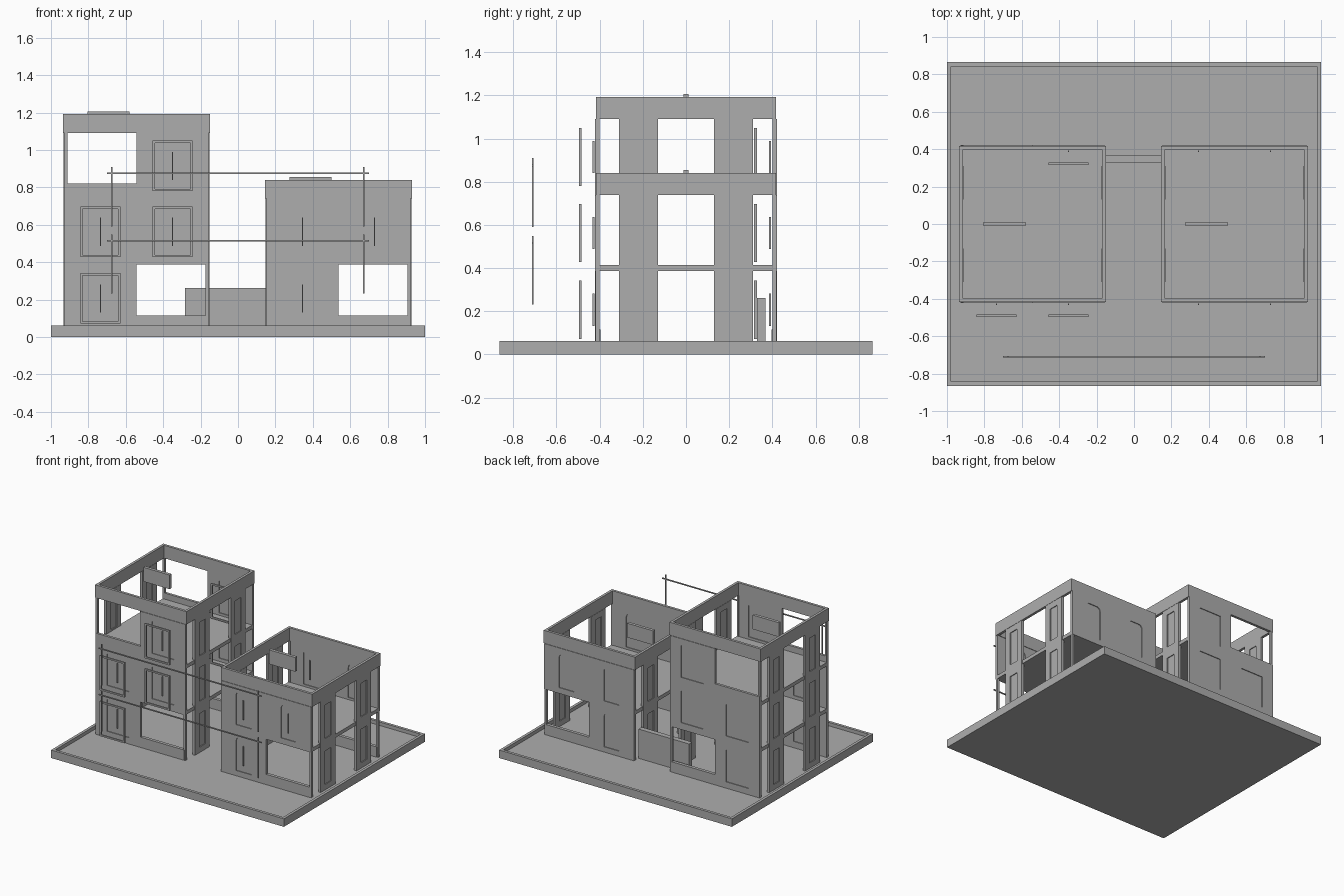
import bpy, bmesh
from mathutils import Vector

if "Cube" in bpy.data.objects:
    bpy.data.objects.remove(bpy.data.objects["Cube"], do_unlink=True)

grey = bpy.data.materials.new("plain_grey")
grey.use_nodes = True
grey.diffuse_color = (0.42, 0.42, 0.42, 1)
grey.node_tree.nodes["Principled BSDF"].inputs["Base Color"].default_value = grey.diffuse_color

FLOOR = 0.035     # top of the recessed ground
WALL_Y = 0.422    # outer face of front and back walls
THICK = 0.02


def box(name, x0, x1, y0, y1, z0, z1, rounded=0):
    """Box between limits; rounded softens the two top edges that run along y."""
    bm = bmesh.new()
    bmesh.ops.create_cube(bm, size=1)
    for v in bm.verts:
        v.co = Vector((x0 if v.co.x < 0 else x1,
                       y0 if v.co.y < 0 else y1,
                       z0 if v.co.z < 0 else z1))
    if rounded:
        top = [e for e in bm.edges
               if all(abs(v.co.z - z1) < 1e-5 for v in e.verts)
               and abs(e.verts[0].co.x - e.verts[1].co.x) < 1e-5]
        bmesh.ops.bevel(bm, geom=top, offset=rounded, segments=4,
                        profile=0.5, affect='EDGES')
    mesh = bpy.data.meshes.new(name)
    bm.to_mesh(mesh)
    bm.free()
    ob = bpy.data.objects.new(name, mesh)
    bpy.context.collection.objects.link(ob)
    mesh.materials.append(grey)
    return ob


def cut(ob, cutter):
    """Subtract the cutter from the object and discard it."""
    mod = ob.modifiers.new("opening", 'BOOLEAN')
    mod.operation = 'DIFFERENCE'
    mod.solver = 'EXACT'
    mod.object = cutter
    bpy.context.view_layer.objects.active = ob
    bpy.ops.object.modifier_apply(modifier=mod.name)
    bpy.data.objects.remove(cutter, do_unlink=True)


def ring(name, outer, inner):
    """Box with a smaller box removed; limits as for box."""
    ob = box(name, *outer)
    cut(ob, box("cutter", *inner))


def half_wall(name, side, x0, x1, z0, z1, window_levels, w, h, rounded, framed):
    """One half of a front (side -1) or back (side 1) wall with its windows."""
    ya, yb = sorted((side * WALL_Y, side * (WALL_Y - THICK)))
    wall = box(name + "_wall", x0, x1, ya, yb, z0, z1)
    cx = (x0 + x1) / 2
    mid = (ya + yb) / 2
    frame_y = -0.49 if side < 0 else 0.322
    bar_y = -0.429 if side < 0 else 0.389
    for z in window_levels:
        a, b, lo, hi = cx - w / 2, cx + w / 2, z - h / 2, z + h / 2
        cut(wall, box("cutter", a, b, ya - 0.05, yb + 0.05, lo, hi, rounded))
        box(name + "_window_pane", a - 0.002, b + 0.002, mid - 0.004, mid + 0.004,
            lo - 0.002, hi + 0.002, rounded)
        box(name + "_window_bar", cx - 0.003, cx + 0.003, bar_y - 0.004,
            bar_y + 0.004, z - 0.075, z + 0.075)
        if framed:
            o, i = 0.012, 0.0
            ring(name + "_window_frame",
                 (a - o, b + o, frame_y - 0.006, frame_y + 0.006, lo - o, hi + o),
                 (a - i, b + i, frame_y - 0.05, frame_y + 0.05, lo - i, hi + i))


def side_columns(name, x, top, levels):
    """Pair of panelled columns in a side wall centred on x."""
    for s in (-1, 1):
        y = s * 0.22
        col = box(name + "_column", x - 0.01, x + 0.01, y - 0.09, y + 0.09, FLOOR, top)
        for z in levels:
            cut(col, box("cutter", x - 0.1, x + 0.1, y - 0.037, y + 0.037,
                         z - 0.13, z + 0.13))
            box(name + "_column_panel", x - 0.004, x + 0.004, y - 0.04, y + 0.04,
                z - 0.132, z + 0.132)


def building(name, cx, top, storey_levels, slabs, left, right, w, h, rounded, framed):
    """Open shell with walls, side columns, floor slabs and a parapet band."""
    hw = 0.392
    band = top - 0.1
    ring(name + "_parapet",
         (cx - hw, cx + hw, -0.418, 0.418, band, top),
         (cx - hw + THICK, cx + hw - THICK, -0.398, 0.398, band - 0.1, top + 0.1))
    for side, label in ((-1, "_front"), (1, "_back")):
        half_wall(name + label + "_right", side, cx - 0.386, cx, *left, w, h, rounded, framed)
        half_wall(name + label + "_left", side, cx, cx + 0.386, *right, w, h, rounded, framed)
        ya, yb = sorted((side * WALL_Y, side * (WALL_Y - 0.025)))
        box(name + label + "_low_wall", cx, cx + 0.375, ya, yb, FLOOR, 0.115)
        # slim corner posts
        for s in (-1, 1):
            x = cx + s * 0.378
            box(name + label + "_corner_post", x - 0.008, x + 0.008,
                *sorted((side * 0.42, side * 0.4)), FLOOR, band)
    for s in (-1, 1):
        side_columns(name, cx + s * 0.38, band, storey_levels)
    for z in slabs:
        box(name + "_floor_slab", cx - 0.385, cx + 0.385, -0.415, 0.415, z, z + 0.028)
    # hanging board in the roof opening
    x = cx - 0.15
    box(name + "_roof_board", x - 0.113, x + 0.113, -0.012, 0.012, band + 0.005, top + 0.015)


# Ground tray with a thin rim
ring("ground_tray", (-1, 1, -0.865, 0.865, 0, 0.062),
     (-0.978, 0.978, -0.843, 0.843, FLOOR, 0.2))

# Tall building with square windows, lower building with rounded windows
LOW, MID, HIGH = 0.207, 0.563, 0.915
building("tower", -0.5425, 1.192, (LOW, MID, HIGH), (0.387, 0.745),
         (FLOOR, 0.82, (LOW, MID)), (0.387, 1.092, (MID, HIGH)),
         0.19, 0.246, 0, True)
building("block", 0.5375, 0.84, (LOW, MID), (0.387,),
         (FLOOR, 0.74, (LOW, MID)), (0.387, 0.74, (MID,)),
         0.13, 0.262, 0.03, False)

# Low wall joining the two buildings
box("link_wall", -0.283, 0.15, 0.328, 0.368, FLOOR, 0.262)

# Thin rails and posts standing in front
R = 0.004
for z, z0, z1 in ((0.515, 0.232, 0.548), (0.875, 0.59, 0.91)):
    box("front_rail", -0.7, 0.7, -0.71 - R, -0.71 + R, z - R, z + R)
    for x in (-0.675, 0.672):
        box("rail_post", x - R, x + R, -0.71 - R, -0.71 + R, z0, z1)
